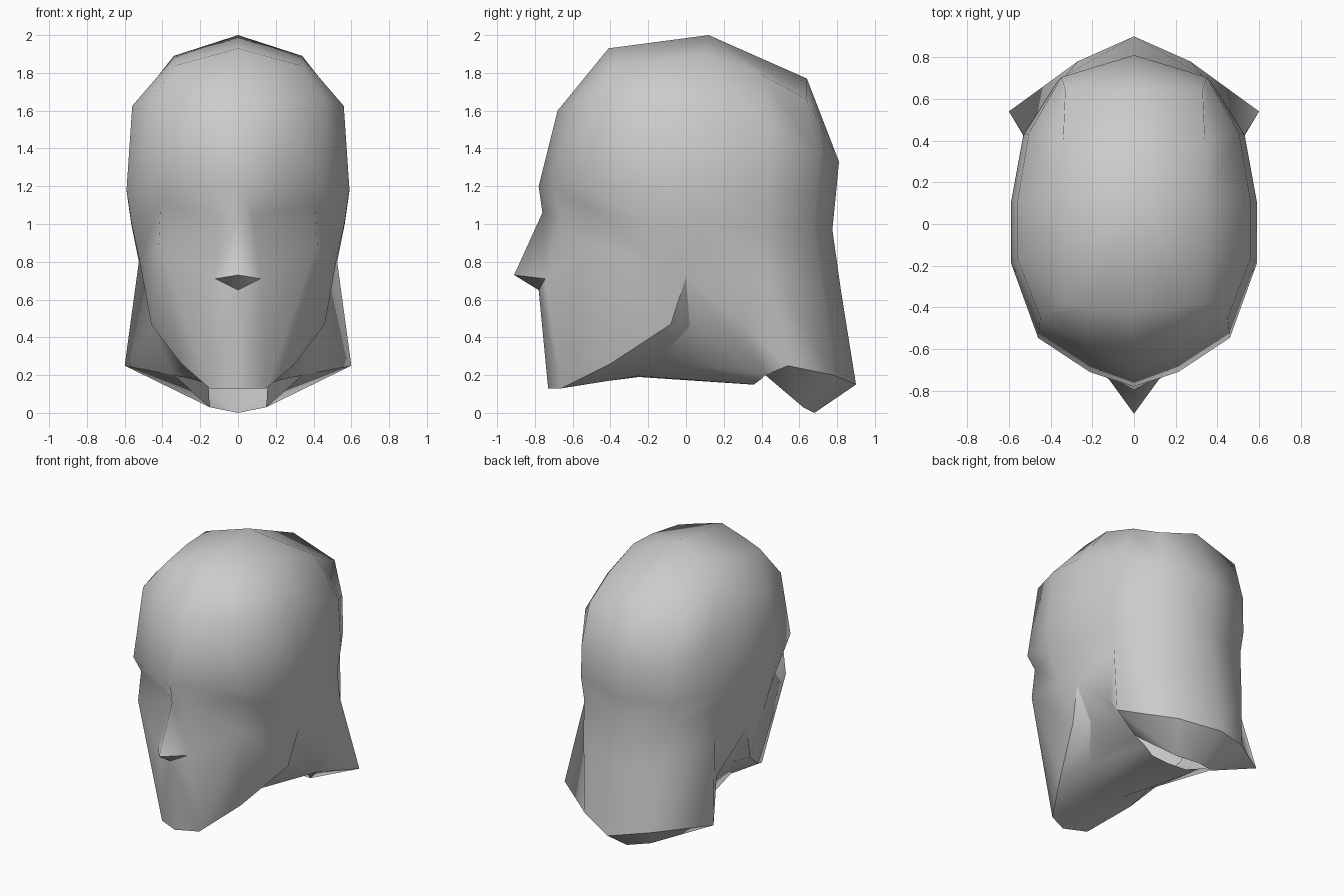
import bpy, bmesh

if "Cube" in bpy.data.objects:
    bpy.data.objects.remove(bpy.data.objects["Cube"])

mesh = bpy.data.meshes.new("head")
head = bpy.data.objects.new("head", mesh)
bpy.context.collection.objects.link(head)
bm = bmesh.new()

# Half outline of the skull seen from above, front centre to back centre
OUTLINE = [(0, -1), (.36, -.91), (.78, -.70), (1, -.24), (1, .13),
           (.9, .54), (.62, .87), (0, 1)]


def v(*co):
    return bm.verts.new(co)


def ring(yf, zf, w, zs, yb, zb):
    """Tilted skull ring from its front, side and back positions."""
    row = []
    for tx, ty in OUTLINE:
        y, z_end = (-ty * yf, zf) if ty < 0 else (ty * yb, zb)
        row.append(v(tx * w, y, zs + (z_end - zs) * abs(ty) ** 1.3))
    return row


def strip(a, b):
    """Faces between two rows; repeated points give triangles."""
    for i in range(len(a) - 1):
        f = list(dict.fromkeys((a[i], b[i], b[i + 1], a[i + 1])))
        if len(f) > 2:
            bm.faces.new(f)


def crease(points):
    """Mark the edges along a path as sharp."""
    for p, q in zip(points, points[1:]):
        edge = bm.edges.get((p, q))
        if edge:
            edge.smooth = False


# Skull
crown = [v(0, .12, 2.0)] * 8
top = [v(0, -.41, 1.93), v(.2, -.40, 1.875), v(.33, -.38, 1.84), v(.34, -.1, 1.88),
       v(.34, .12, 1.89), v(.34, .40, 1.79), v(.33, .64, 1.66), v(0, .64, 1.77)]
temple = ring(-.68, 1.6, .56, 1.63, .81, 1.33)
temple[1].co = (.21, -.60, 1.64)
temple[2].co = (.45, -.45, 1.67)
brow = ring(-.78, 1.2, .59, 1.18, .79, 1.12)
eyes = ring(-.76, 1.06, .565, 1.0, .775, .97)
eyes[1].co = (.08, -.66, 1.04)
eyes[2].co = (.41, -.53, 1.10)

# Cheek line with nose tip in front and ear point at the side
tip = v(0, -.91, .73)
wing = v(.12, -.745, .71)
ear = v(.49, 0, .72)
cheek = [tip, wing, v(.42, -.55, .89), v(.52, -.15, .80), ear,
         v(.525, .42, .80), v(.325, .715, .68), v(0, .82, .65)]
rows = [crown, top, temple, brow, eyes, cheek]
for a, b in zip(rows, rows[1:]):
    strip(a, b)

# Nose underside, lower face and jaw line
base = v(0, -.78, .65)
bm.faces.new((tip, base, wing))
jaw = [v(0, -.73, .13), v(.15, -.66, .13), v(.30, -.40, .26),
       v(.46, -.08, .47), ear]
strip([base, wing], jaw[:2])
strip([wing, cheek[2], cheek[2]], [jaw[1], jaw[1], jaw[2]])
strip(cheek[2:5], jaw[2:])

# Flared back of the neck and its turned-in lower lip
seam = v(.45, .29, .47)
flare = v(.6, .54, .25)
back = [flare, v(.27, .78, .20), v(0, .90, .15)]
bm.faces.new((ear, seam, cheek[5]))
bm.faces.new((cheek[5], seam, flare))
strip(cheek[5:], back)
lip = v(.15, .62, .03)
strip(back, [lip, lip, v(0, .68, 0)])

# Throat and sides of the neck, open in the middle at the back
throat = [v(0, -.25, .19), v(.11, -.25, .195), v(.256, -.15, .27),
          v(.39, .02, .46), ear]
hollow = [v(0, .35, .15), v(.14, .36, .15), v(.25, .40, .18), v(.34, .42, .20)]
strip(jaw, throat)
strip(throat[:4], hollow)
strip([ear, seam, flare], [throat[3], hollow[3], hollow[3]])
bm.faces.new((flare, hollow[3], lip))
bm.faces.new((lip, hollow[3], v(.16, .45, .21)))

# Smooth shading with sharp jaw, nose base and neck edges
for f in bm.faces:
    f.smooth = True
for path in (jaw, [base, wing], [tip, wing], throat[2:], back,
             [flare, hollow[3], lip]):
    crease(path)
bm.to_mesh(mesh)
bm.free()

# Mirror to the other half
mod = head.modifiers.new("mirror", 'MIRROR')
mod.use_clip = True
